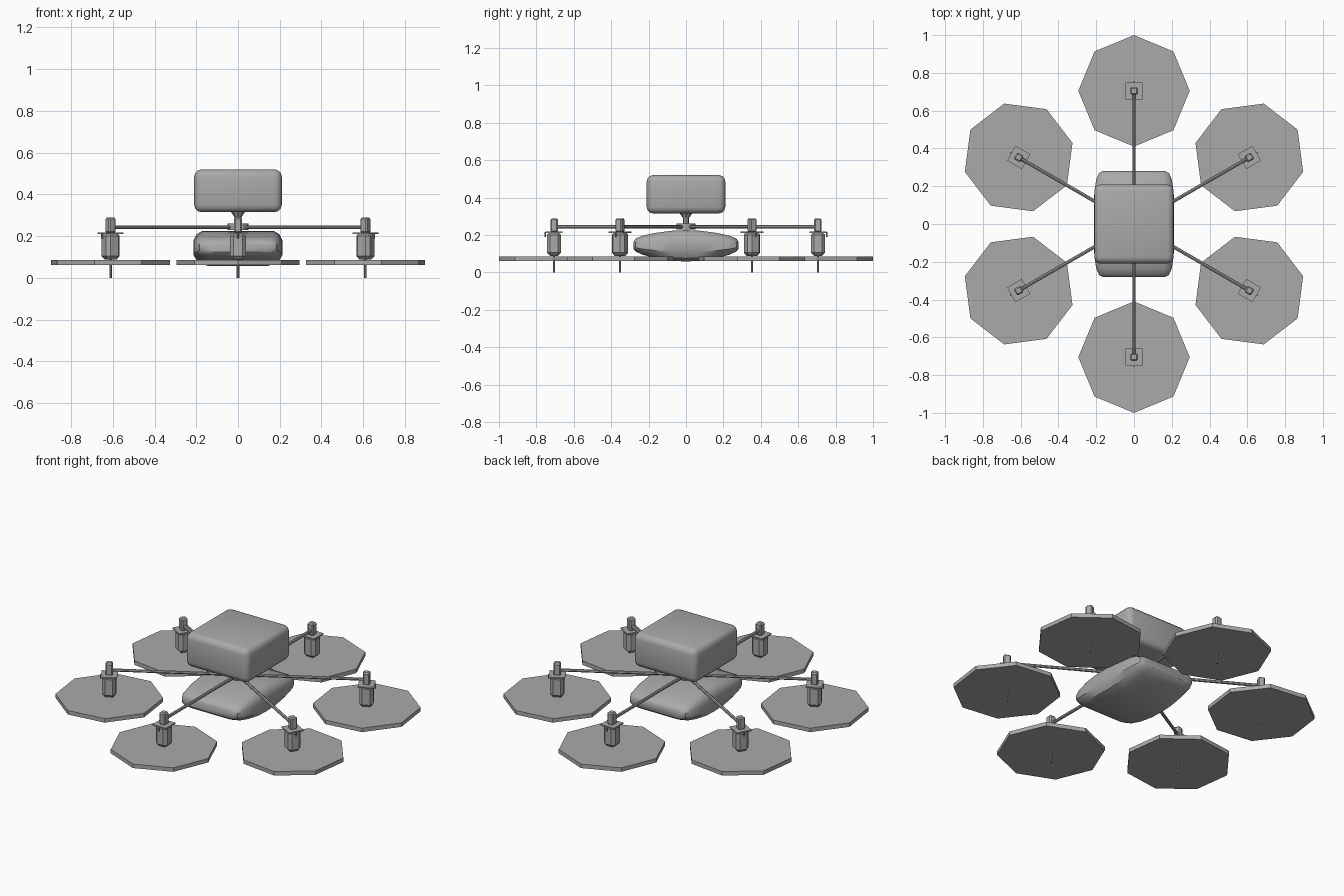
import bpy, bmesh, math
from mathutils import Matrix

old = bpy.data.objects.get("Cube")
if old:
    bpy.data.objects.remove(old, do_unlink=True)

grey = bpy.data.materials.new("mid grey")
grey.use_nodes = True
grey.diffuse_color = (0.4, 0.4, 0.4, 1)
grey.node_tree.nodes["Principled BSDF"].inputs["Base Color"].default_value = (0.4, 0.4, 0.4, 1)


def finish(name, bm, turn=0, smooth=False):
    """Turn a bmesh into a named object, rotated about the centre axis."""
    bmesh.ops.recalc_face_normals(bm, faces=bm.faces)
    bm.transform(Matrix.Rotation(turn, 4, "Z"))
    mesh = bpy.data.meshes.new(name)
    bm.to_mesh(mesh)
    bm.free()
    mesh.materials.append(grey)
    ob = bpy.data.objects.new(name, mesh)
    bpy.context.collection.objects.link(ob)
    if smooth:
        bpy.ops.object.select_all(action="DESELECT")
        ob.select_set(True)
        bpy.context.view_layer.objects.active = ob
        bpy.ops.object.shade_smooth_by_angle(angle=math.radians(35))
    return ob


def box(name, size, centre, bevel=0, segments=1, turn=0, smooth=False):
    bm = bmesh.new()
    bmesh.ops.create_cube(bm, size=1, matrix=Matrix.Translation(centre) @ Matrix.Diagonal((*size, 1)))
    if bevel:
        bmesh.ops.bevel(bm, geom=bm.edges[:], offset=bevel, segments=segments,
                        profile=0.5, affect="EDGES")
    return finish(name, bm, turn, smooth)


def cylinder(name, radius, depth, centre, sides, turn=0, tilt=None, top=None):
    bm = bmesh.new()
    place = Matrix.Translation(centre)
    if tilt:
        place = place @ Matrix.Rotation(math.pi / 2, 4, tilt)
    bmesh.ops.create_cone(bm, cap_ends=True, segments=sides, radius1=radius,
                          radius2=radius if top is None else top, depth=depth, matrix=place)
    return finish(name, bm, turn)


def loft(name, stations, section, turn=0):
    """Skin a closed section along y; each station is y, half width, low z, high z."""
    bm = bmesh.new()
    rings = []
    for y, half, low, high in stations:
        rings.append([bm.verts.new((u * half, y, low + v * (high - low))) for u, v in section])
    n = len(section)
    for a, b in zip(rings, rings[1:]):
        for i in range(n):
            bm.faces.new((a[i], a[(i + 1) % n], b[(i + 1) % n], b[i]))
    bm.faces.new(rings[0])
    bm.faces.new(rings[-1])
    return finish(name, bm, turn, smooth=True)


# Upper case and its stem
box("upper_case", (0.42, 0.42, 0.205), (0, 0, 0.4175), 0.035, 3, smooth=True)
cylinder("case_stem", 0.017, 0.08, (0, 0, 0.275), 8)
cylinder("stem_collar", 0.018, 0.025, (0, 0, 0.305), 8, top=0.035)
cylinder("arm_hub", 0.05, 0.03, (0, 0, 0.245), 12)

# Lens-shaped lower body: chamfered section, thick in the middle
half_section = [(0.68, 0), (0.9, 0.1), (1, 0.3), (1, 0.72), (0.93, 0.9), (0.8, 1)]
section = half_section + [(-u, v) for u, v in reversed(half_section)]
front = [(-0.28, 0.165, 0.125, 0.165), (-0.27, 0.185, 0.112, 0.18), (-0.235, 0.2, 0.095, 0.195),
         (-0.17, 0.21, 0.078, 0.21), (-0.08, 0.213, 0.062, 0.222)]
middle = [(0, 0.213, 0.058, 0.226)]
back = [(-y, half, low, high) for y, half, low, high in reversed(front)]
loft("lower_body", front + middle + back, section)

# Six arms, each with a motor hanging over a flat rotor disc
R = 0.705
for i in range(6):
    turn = math.pi / 2 + i * math.pi / 3
    tag = f"_{i + 1}"
    cylinder("arm" + tag, 0.009, R, (R / 2, 0, 0.243), 8, turn, tilt="Y")
    cylinder("rotor_disc" + tag, 0.295, 0.024, (R, 0, 0.074), 8, turn)
    cylinder("rotor_shaft" + tag, 0.006, 0.11, (R, 0, 0.055), 6, turn)
    box("motor" + tag, (0.076, 0.076, 0.13), (R, 0, 0.153), 0.017, 1, turn)
    box("motor_flange" + tag, (0.09, 0.09, 0.008), (R, 0, 0.214), 0, 1, turn)
    box("motor_cap" + tag, (0.04, 0.04, 0.074), (R, 0, 0.252), 0.007, 1, turn)
    cylinder("flange_pin" + tag, 0.005, 0.025, (R + 0.048, 0, 0.202), 6, turn)
